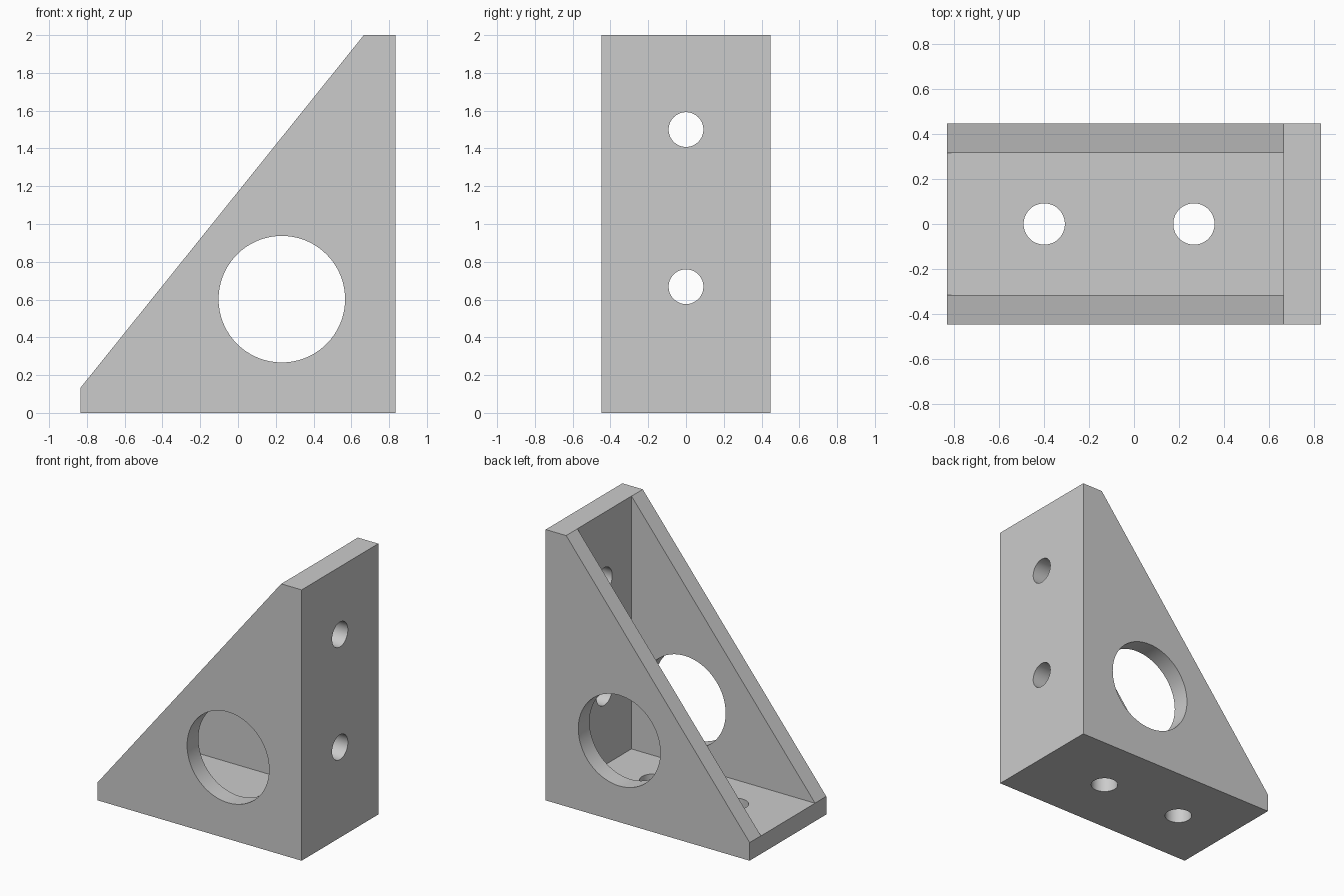
import bpy
import bmesh
from math import pi, radians

cube = bpy.data.objects.get("Cube")
if cube:
    bpy.data.objects.remove(cube, do_unlink=True)

HALF_X, HALF_Y, TOP = 0.833, 0.447, 2.0
INNER_X, INNER_Y, FLOOR = 0.667, 0.316, 0.133

grey = bpy.data.materials.new("light grey")
colour = (0.6, 0.6, 0.6, 1)
grey.diffuse_color = colour
grey.use_nodes = True
grey.node_tree.nodes["Principled BSDF"].inputs["Base Color"].default_value = colour


def prism(name, profile, half_y):
    """Extrude an x-z outline symmetrically along y."""
    bm = bmesh.new()
    face = bm.faces.new([bm.verts.new((x, -half_y, z)) for x, z in profile])
    out = bmesh.ops.extrude_face_region(bm, geom=[face])
    verts = [v for v in out["geom"] if isinstance(v, bmesh.types.BMVert)]
    bmesh.ops.translate(bm, verts=verts, vec=(0, 2 * half_y, 0))
    bmesh.ops.recalc_face_normals(bm, faces=bm.faces)
    mesh = bpy.data.meshes.new(name)
    bm.to_mesh(mesh)
    bm.free()
    obj = bpy.data.objects.new(name, mesh)
    bpy.context.collection.objects.link(obj)
    mesh.materials.append(grey)
    return obj


def drill(name, location, radius, depth, rotation):
    bpy.ops.mesh.primitive_cylinder_add(vertices=72, radius=radius, depth=depth,
                                        location=location, rotation=rotation)
    obj = bpy.context.object
    obj.name = name
    obj.data.materials.append(grey)
    return obj


# Solid wedge outline, with the pocket that leaves floor, plate and side walls
bracket = prism("corner_bracket", [(-HALF_X, 0), (HALF_X, 0), (HALF_X, TOP),
                                   (INNER_X - 0.001, TOP), (-HALF_X, FLOOR + 0.001)], HALF_Y)
cutters = [prism("pocket_cutter", [(-1.2, FLOOR), (INNER_X, FLOOR),
                                   (INNER_X, 2.4), (-1.2, 2.4)], INNER_Y)]

# Large opening through both side walls
cutters.append(drill("side_opening_cutter", (0.232, 0, 0.602), 0.335, 1.4, (pi / 2, 0, 0)))

# Screw holes in the upright plate and the floor
for z in (0.668, 1.5):
    cutters.append(drill("plate_hole_cutter", (0.75, 0, z), 0.092, 0.4, (0, pi / 2, 0)))
for x in (-0.4, 0.267):
    cutters.append(drill("floor_hole_cutter", (x, 0, 0.06), 0.092, 0.3, (0, 0, 0)))

# Apply the cuts and remove the cutters
bpy.ops.object.select_all(action='DESELECT')
bpy.context.view_layer.objects.active = bracket
bracket.select_set(True)
for cutter in cutters:
    cut = bracket.modifiers.new("cut", 'BOOLEAN')
    cut.operation = 'DIFFERENCE'
    cut.solver = 'EXACT'
    cut.object = cutter
    bpy.ops.object.modifier_apply(modifier=cut.name)
    bpy.data.objects.remove(cutter, do_unlink=True)

bpy.ops.object.shade_smooth_by_angle(angle=radians(30))
